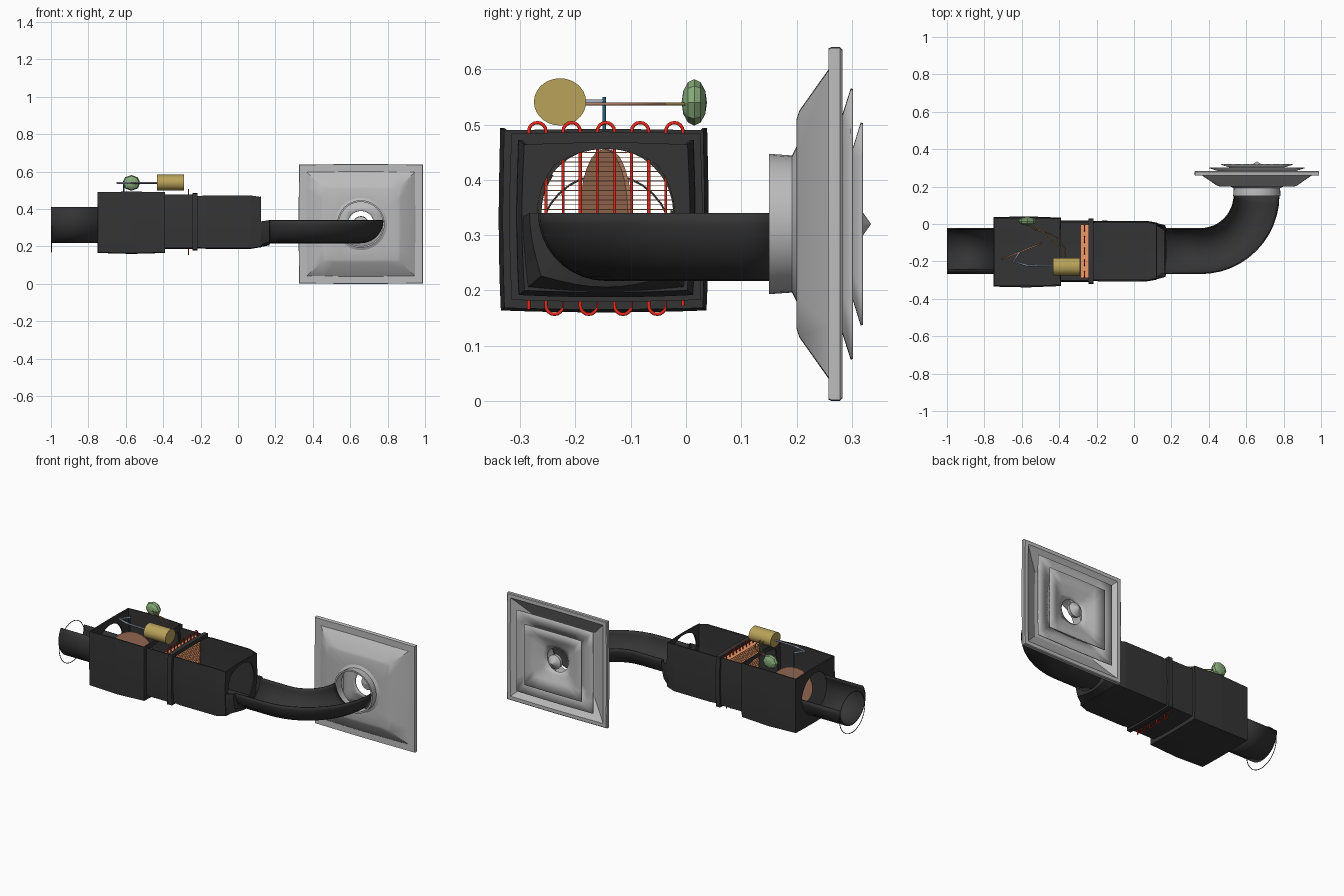
import bpy, bmesh, math
from mathutils import Vector, Matrix

if "Cube" in bpy.data.objects:
    bpy.data.objects.remove(bpy.data.objects["Cube"])

N = 32
CY, CZ = -0.145, 0.34          # duct centre line


def mat(name, r, g, b):
    m = bpy.data.materials.new(name)
    m.diffuse_color = (r, g, b, 1)
    m.use_nodes = True
    m.node_tree.nodes["Principled BSDF"].inputs["Base Color"].default_value = m.diffuse_color
    return m


DARK = mat("dark_sheet", 0.035, 0.035, 0.035)
RED = mat("coil_red", 0.85, 0.02, 0.01)
ORANGE = mat("fin_orange", 0.85, 0.32, 0.14)
BROWN = mat("blade_brown", 0.42, 0.2, 0.12)
GOLD = mat("gold", 0.48, 0.36, 0.1)
GREEN = mat("green", 0.25, 0.42, 0.2)
BLUE = mat("shaft_blue", 0.02, 0.12, 0.2)
STEEL = mat("link_steel", 0.35, 0.38, 0.5)
GREY = mat("light_grey", 0.5, 0.5, 0.5)


def finish(name, bm, material, smooth=None, thick=0):
    bmesh.ops.recalc_face_normals(bm, faces=bm.faces)
    me = bpy.data.meshes.new(name)
    bm.to_mesh(me)
    bm.free()
    ob = bpy.data.objects.new(name, me)
    bpy.context.collection.objects.link(ob)
    me.materials.append(material)
    if thick:
        s = ob.modifiers.new("thickness", "SOLIDIFY")
        s.thickness, s.offset = thick, 0
    if smooth:
        bpy.ops.object.select_all(action="DESELECT")
        ob.select_set(True)
        bpy.context.view_layer.objects.active = ob
        bpy.ops.object.shade_smooth_by_angle(angle=math.radians(smooth))
    return ob


def loft(name, rings, material, closed=True, skip=None, smooth=None, thick=0):
    bm = bmesh.new()
    rows = [[bm.verts.new(p) for p in r] for r in rings]
    for r0, r1 in zip(rows, rows[1:]):
        n = len(r0)
        for i in range(n if closed else n - 1):
            j = (i + 1) % n
            quad = (r0[i], r0[j], r1[j], r1[i])
            c = sum((v.co for v in quad), Vector()) / 4
            if not (skip and skip(c)):
                bm.faces.new(quad)
    bmesh.ops.remove_doubles(bm, verts=bm.verts, dist=1e-5)
    return finish(name, bm, material, smooth, thick)


def ring(axis, pos, u, v, a, b, q):
    """Cross-section: q = 0 is round, q = 1 is square."""
    pts = []
    for i in range(N):
        t = 2 * math.pi * i / N
        c, s = math.cos(t), math.sin(t)
        k = 1 - q + q / max(abs(c), abs(s))
        p, r = u + a * c * k, v + b * s * k
        pts.append((pos, p, r) if axis == "x" else (p, pos, r))
    return pts


def wire(name, pts, r, material, cyclic=False):
    cu = bpy.data.curves.new(name, "CURVE")
    cu.dimensions = "3D"
    cu.bevel_depth, cu.bevel_resolution = r, 1
    cu.use_fill_caps = True
    sp = cu.splines.new("POLY")
    sp.points.add(len(pts) - 1)
    for p, co in zip(sp.points, pts):
        p.co = (*co, 1)
    sp.use_cyclic_u = cyclic
    ob = bpy.data.objects.new(name, cu)
    bpy.context.collection.objects.link(ob)
    cu.materials.append(material)


def trough(name, path, r, a0, a1, smooth=35):
    """Cut-open round duct swept along (x, y, direction) stations."""
    rings = []
    for x, y, d in path:
        side = Vector((-math.sin(d), math.cos(d), 0))
        rings.append([Vector((x, y, CZ)) + side * r * math.cos(t) + Vector((0, 0, r * math.sin(t)))
                      for t in (a0 + (a1 - a0) * i / 18 for i in range(19))])
    loft(name, rings, DARK, closed=False, smooth=smooth, thick=0.006)


# inlet duct and its loose end ring
trough("inlet_duct", [(-1, CY, 0), (-0.745, CY, 0)], 0.12, 0.04, -math.pi - 0.62)
wire("inlet_ring", [p for p in ring("x", -0.997, CY, 0.29, 0.12, 0.12, 0)], 0.002, DARK, True)

# damper box: open top, end walls with round openings
loft("damper_box", [ring("x", -0.747, CY, CZ, 0.122, 0.118, 0),
                    ring("x", -0.747, -0.149, 0.33, 0.183, 0.162, 0.95),
                    ring("x", -0.57, -0.149, 0.33, 0.186, 0.166, 0.95),
                    ring("x", -0.393, -0.149, 0.33, 0.18, 0.162, 0.95),
                    ring("x", -0.393, CY, 0.335, 0.155, 0.14, 0.6)],
     DARK, skip=lambda c: c.z > 0.33 + 0.165 * 0.92 and -0.74 < c.x < -0.4, thick=0.008)

# coil section between the boxes, open top
loft("coil_section", [ring("x", -0.395, CY, 0.335, 0.162, 0.146, 0.9),
                      ring("x", -0.24, CY, 0.335, 0.162, 0.146, 0.9)],
     DARK, skip=lambda c: c.z > 0.335 + 0.146 * 0.92, thick=0.006)

# flange frame
loft("flange", [ring("x", x, CY, 0.333, 0.167 + d, 0.146 + d, 0.92)
                for x, d in ((-0.243, 0.008), (-0.216, 0.008), (-0.216, -0.012),
                             (-0.243, -0.012), (-0.243, 0.008))], DARK)

# outlet box, open top, and its cut-open collar
loft("outlet_box", [ring("x", -0.22, CY, 0.333, 0.156, 0.139, 0.93),
                    ring("x", -0.17, CY, 0.333, 0.159, 0.142, 0.93),
                    ring("x", 0.07, CY, 0.333, 0.158, 0.142, 0.93),
                    ring("x", 0.12, CY, 0.333, 0.15, 0.135, 0.9),
                    ring("x", 0.12, CY, CZ, 0.124, 0.116, 0.15)],
     DARK, skip=lambda c: c.z > 0.333 + 0.14 * 0.92 and c.x < 0.115, thick=0.007)
loft("outlet_collar", [ring("x", 0.12, CY, 0.333, 0.148, 0.133, 0.8),
                       ring("x", 0.165, CY, CZ, 0.136, 0.132, 0.5),
                       ring("x", 0.17, CY, CZ, 0.12, 0.116, 0)],
     DARK, skip=lambda c: c.z > 0.34, thick=0.006)

# elbow: lower half of a bent duct
bend = [(0.165, CY, 0)] + [
    (0.355 + 0.3 * math.sin(t), 0.155 - 0.3 * math.cos(t), t)
    for t in (math.pi / 2 * i / 12 for i in range(13))]
trough("elbow", bend, 0.12, 0, -math.pi)

# damper blade, shaft and lever
bm = bmesh.new()
bmesh.ops.create_cone(bm, cap_ends=True, segments=24, radius1=0.116, radius2=0.116, depth=0.008,
                      matrix=Matrix.Translation((-0.6, CY, CZ)) @ Matrix.Rotation(math.radians(22), 4, "Z")
                      @ Matrix.Rotation(math.pi / 2, 4, "X"))
finish("damper_blade", bm, BROWN, 30)
wire("damper_shaft", [(-0.61, -0.148, 0.24), (-0.61, -0.148, 0.55)], 0.004, BLUE)
wire("damper_lever", [(-0.61, -0.148, 0.54), (-0.645, -0.2, 0.54), (-0.57, -0.222, 0.54)], 0.006, STEEL)
wire("actuator_rod", [(-0.57, -0.222, 0.54), (-0.42, -0.226, 0.54)], 0.005, STEEL)

# actuator
bm = bmesh.new()
bmesh.ops.create_cone(bm, cap_ends=True, segments=28, radius1=0.045, radius2=0.045, depth=0.145,
                      matrix=Matrix.Translation((-0.36, -0.228, 0.541)) @ Matrix.Rotation(math.pi / 2, 4, "Y"))
bmesh.ops.scale(bm, vec=(1, 1.05, 0.95), verts=bm.verts, space=Matrix.Translation((0.36, 0.228, -0.541)))
finish("actuator", bm, GOLD, 30)

# thermostat
bm = bmesh.new()
bmesh.ops.create_uvsphere(bm, u_segments=8, v_segments=6, radius=1,
                          matrix=Matrix.Translation((-0.57, 0.015, 0.54))
                          @ Matrix.Diagonal((0.048, 0.023, 0.042, 1)) @ Matrix.Rotation(math.pi / 2, 4, "X"))
finish("thermostat", bm, GREEN)

# control wires
for i, (d, m) in enumerate(((0, BROWN), (0.022, GOLD))):
    wire(f"control_wire_{i + 1}", [(-0.57 + d, 0, 0.537), (-0.53 + d, -0.03, 0.537), (-0.45, -0.05 - d, 0.537),
                                   (-0.4 - d, -0.08 - d, 0.537), (-0.37 - d, -0.13, 0.537),
                                   (-0.365 - d, -0.19, 0.537)], 0.003, m)

# heating coil: one serpentine tube with return bends
pts, R = [], 0.0155
for k in range(10):
    y = -0.2845 + 2 * R * k
    zs = (0.165, 0.488) if k % 2 == 0 else (0.488, 0.172)
    pts += [(-0.265, y, z) for z in zs]
    if k < 9:
        up = 1 if k % 2 == 0 else -1
        pts += [(-0.265, y + R - R * math.cos(t), zs[1] + up * R * math.sin(t))
                for t in (math.pi * i / 8 for i in range(1, 8))]
wire("heating_coil", pts, 0.0035, RED)

# stack of coil fins
bm = bmesh.new()
for i in range(32):
    bmesh.ops.create_cube(bm, size=1, matrix=Matrix.Translation((-0.265, CY, 0.2 + 0.0086 * i))
                          @ Matrix.Diagonal((0.042, 0.285, 0.0016, 1)))
finish("coil_fins", bm, ORANGE)

# diffuser: neck, pan and rim as one shell
DX, DZ = 0.657, 0.32


def dring(y, h, q):
    return ring("y", y, DX, DZ, h * (1.04 if q else 1), h, q)


pan = [(0.15, 0.127, 0), (0.192, 0.124, 0), (0.2, 0.14, 0), (0.2, 0.19, 0.95), (0.205, 0.205, 0.97),
       (0.258, 0.28, 0.97), (0.258, 0.318, 0.98), (0.263, 0.32, 0.98), (0.279, 0.32, 0.98),
       (0.283, 0.316, 0.98), (0.283, 0.296, 0.98), (0.266, 0.275, 0.97), (0.212, 0.196, 0.95),
       (0.209, 0.118, 0), (0.15, 0.118, 0), (0.15, 0.127, 0)]
loft("diffuser_pan", [dring(*p) for p in pan], GREY, smooth=25)

# nested square louvres
for i, prof in enumerate((((0.3, 0.245, 0.97), (0.284, 0.195, 0.95), (0.262, 0.14, 0.9)),
                          ((0.318, 0.183, 0.97), (0.3, 0.125, 0.95), (0.28, 0.088, 0.6), (0.272, 0.07, 0.0)))):
    loft(f"louvre_{i + 1}", [dring(*p) for p in prof], GREY, smooth=25, thick=0.004)

# centre cone
loft("centre_cone", [dring(y, r, 0) for y, r in ((0.275, 0.0001), (0.285, 0.04), (0.305, 0.042), (0.335, 0.0001))],
     GREY, smooth=40)
